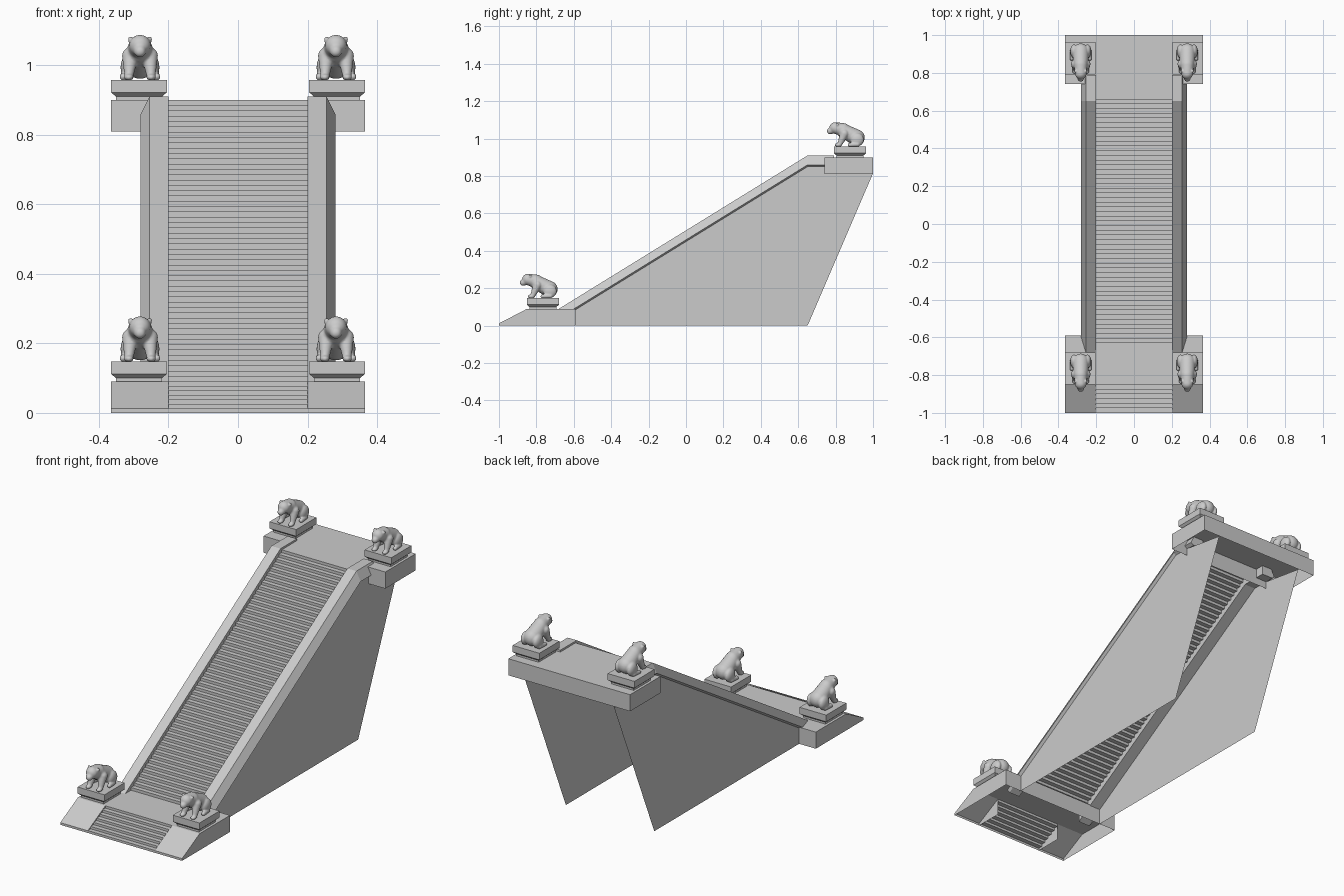
import bpy
import bmesh
from mathutils import Matrix, Vector

old = bpy.data.objects.get("Cube")
if old:
    bpy.data.objects.remove(old)

stone = bpy.data.materials.new("grey_stone")
stone.use_nodes = True
GREY = (0.6, 0.6, 0.6, 1)
stone.diffuse_color = GREY
stone.node_tree.nodes["Principled BSDF"].inputs["Base Color"].default_value = GREY


def finish(bm, name, fix_normals=False):
    if fix_normals:
        bmesh.ops.recalc_face_normals(bm, faces=bm.faces)
    mesh = bpy.data.meshes.new(name)
    bm.to_mesh(mesh)
    bm.free()
    mesh.materials.append(stone)
    obj = bpy.data.objects.new(name, mesh)
    bpy.context.collection.objects.link(obj)
    return obj


def shell(name, chain, x0, x1, tail=None):
    """Sheet from a (y, z) chain stretched in x; tail closes the end plates."""
    bm = bmesh.new()
    a = [bm.verts.new((x0, y, z)) for y, z in chain]
    b = [bm.verts.new((x1, y, z)) for y, z in chain]
    for i in range(len(chain) - 1):
        bm.faces.new((a[i], b[i], b[i + 1], a[i + 1]))
    if tail is not None:
        for x, ring, flip in ((x0, a, False), (x1, b, True)):
            loop = ring + [bm.verts.new((x, y, z)) for y, z in tail]
            bm.faces.new(loop[::-1] if flip else loop)
    return finish(bm, name)


def loft(name, rings):
    """Closed solid through rings of points."""
    bm = bmesh.new()
    rows = [[bm.verts.new(p) for p in ring] for ring in rings]
    n = len(rows[0])
    for lo, hi in zip(rows, rows[1:]):
        for i in range(n):
            bm.faces.new((lo[i], lo[(i + 1) % n], hi[(i + 1) % n], hi[i]))
    bm.faces.new(rows[0])
    bm.faces.new(rows[-1])
    return finish(bm, name, True)


def flight(y0, z0, y1, z1, risers):
    """Step outline: riser first, riser last."""
    pts = [(y0, z0)]
    for i in range(risers):
        y = y0 + (y1 - y0) * i / (risers - 1)
        pts += [(y, z0 + (z1 - z0) * (i + k) / risers) for k in (0, 1)]
    return pts[1:]


# Stairs and landings
shell("lower_steps", flight(-1, 0, -0.85, 0.09, 7), -0.2, 0.2)
shell("main_steps", flight(-0.63, 0.09, 0.66, 0.9, 53) + [(0.74, 0.9)], -0.2, 0.2)
shell("lower_landing", [(-0.85, 0.09), (-0.59, 0.09), (-0.59, 0)],
      -0.365, 0.365, [(-0.85, 0)])
shell("upper_landing", [(0.74, 0.81), (0.74, 0.9), (1, 0.9), (1, 0.81)],
      -0.365, 0.365, [])

# Sides: sloped foot, wall panel and balustrade
for side, s in (("left", 1), ("right", -1)):
    lo, hi = sorted((0.2 * s, 0.365 * s))
    shell(side + "_foot", [(-1, 0), (-1, 0.012), (-0.85, 0.09)], lo, hi, [(-0.85, 0)])

    bm = bmesh.new()
    outline = [(-0.6, 0), (0.65, 0), (0.998, 0.81), (0.74, 0.85), (0.65, 0.85), (-0.6, 0.08)]
    panel = [bm.verts.new((0.265 * s, y, z)) for y, z in outline]
    bm.faces.new(panel if s > 0 else panel[::-1])
    finish(bm, side + "_wall")

    section = [(0.2, -0.06), (0.2, 0), (0.255, 0), (0.28, -0.05), (0.265, -0.06)]
    path = [(-0.68, 0.09), (0.65, 0.91), (0.79, 0.91)]
    loft(side + "_balustrade", [[(x * s, y, z + d) for x, d in section] for y, z in path])


# Seated animal statue: overlapping blobs fused into one smooth skin
def blob(bm, centre, size):
    m = Matrix.Translation(centre) @ Matrix.Diagonal((*size, 1))
    bmesh.ops.create_icosphere(bm, subdivisions=3, radius=1, matrix=m)


def limb(bm, start, end, r0, r1):
    for i in range(7):
        t = i / 6
        r = r0 + (r1 - r0) * t
        blob(bm, Vector(start).lerp(Vector(end), t), (r, r, r))


bm = bmesh.new()
limb(bm, (0, 0.035, 0.048), (0, -0.035, 0.085), 0.044, 0.038)   # torso
limb(bm, (0, -0.035, 0.09), (0, -0.08, 0.1), 0.036, 0.031)      # neck and head
limb(bm, (0, -0.085, 0.095), (0, -0.107, 0.083), 0.024, 0.017)  # muzzle
for s in (1, -1):
    limb(bm, (0.028 * s, -0.03, 0.07), (0.032 * s, -0.055, 0.012), 0.024, 0.013)
    blob(bm, (0.032 * s, -0.064, 0.009), (0.014, 0.019, 0.01))
    blob(bm, (0.036 * s, 0.038, 0.037), (0.02, 0.036, 0.036))
    limb(bm, (0.044 * s, 0.04, 0.012), (0.048 * s, -0.002, 0.01), 0.013, 0.011)
    blob(bm, (0.028 * s, -0.068, 0.117), (0.008, 0.007, 0.009))
statue = finish(bm, "statue_source")
remesh = statue.modifiers.new("fuse", "REMESH")
remesh.mode = "VOXEL"
remesh.voxel_size = 0.004
relax = statue.modifiers.new("relax", "SMOOTH")
relax.iterations = 4
skin = bpy.data.meshes.new_from_object(statue.evaluated_get(bpy.context.evaluated_depsgraph_get()))
bpy.data.objects.remove(statue)
skin.name = "statue"
skin.materials.clear()
skin.materials.append(stone)
skin.polygons.foreach_set("material_index", [0] * len(skin.polygons))
skin.shade_smooth()

# Pedestals with statues at the four corners
tiers = [(0.066, 0.072, 0), (0.066, 0.072, 0.01), (0.08, 0.086, 0.022), (0.08, 0.086, 0.058)]
corners = ((-1, -1), (1, -1), (1, 1), (-1, 1))
for level, y, z in (("lower", -0.765, 0.09), ("upper", 0.877, 0.9)):
    for side, s in (("left", 1), ("right", -1)):
        loft(f"{level}_{side}_pedestal",
             [[(0.285 * s + i * a, y + j * b, z + h) for i, j in corners] for a, b, h in tiers])
        obj = bpy.data.objects.new(f"{level}_{side}_statue", skin)
        obj.location = (0.282 * s, y, z + 0.057)
        bpy.context.collection.objects.link(obj)
